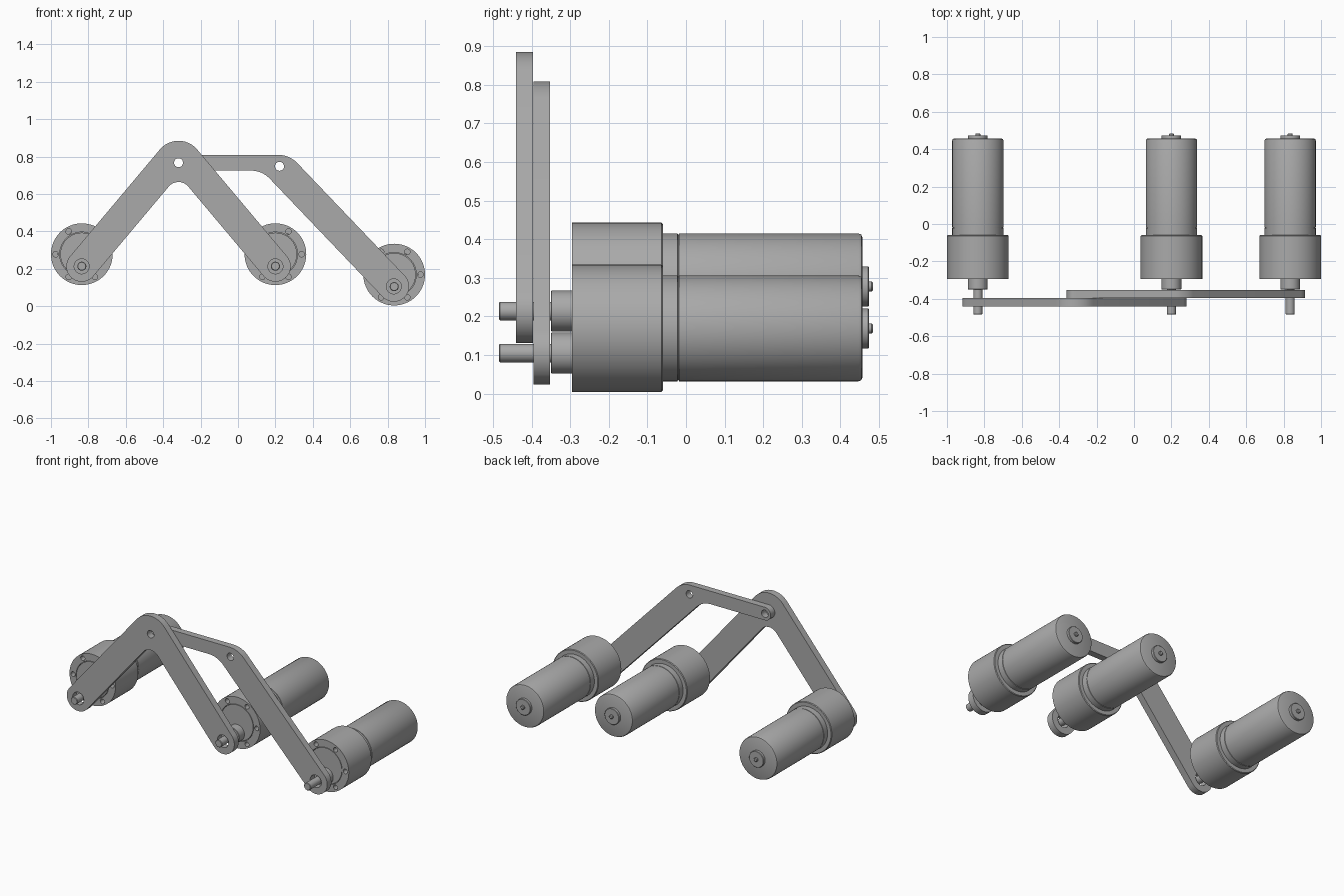
import bpy, bmesh, math
from mathutils import Vector, Matrix
from mathutils.geometry import intersect_line_line

if "Cube" in bpy.data.objects:
    bpy.data.objects.remove(bpy.data.objects["Cube"], do_unlink=True)

grey = bpy.data.materials.new("machined grey")
grey.use_nodes = True
grey.diffuse_color = (0.4, 0.4, 0.4, 1)
grey.node_tree.nodes["Principled BSDF"].inputs["Base Color"].default_value = (0.4, 0.4, 0.4, 1)


def finish(name, bm):
    """Clean up a mesh, give it the material and smooth its round walls."""
    bmesh.ops.remove_doubles(bm, verts=bm.verts, dist=1e-5)
    bmesh.ops.recalc_face_normals(bm, faces=bm.faces)
    mesh = bpy.data.meshes.new(name)
    bm.to_mesh(mesh)
    bm.free()
    mesh.materials.append(grey)
    obj = bpy.data.objects.new(name, mesh)
    bpy.context.collection.objects.link(obj)
    bpy.ops.object.select_all(action='DESELECT')
    obj.select_set(True)
    bpy.context.view_layer.objects.active = obj
    bpy.ops.object.shade_smooth_by_angle(angle=math.radians(30))
    return obj


def lathe(name, profile, centre_z=0):
    """Spin (radius, y) points around the y axis."""
    bm = bmesh.new()
    verts = [bm.verts.new((r, y, 0)) for r, y in profile]
    edges = [bm.edges.new(pair) for pair in zip(verts, verts[1:])]
    bmesh.ops.spin(bm, geom=verts + edges, axis=(0, 1, 0), cent=(0, 0, 0),
                   angle=math.tau, steps=64)
    bmesh.ops.translate(bm, verts=bm.verts, vec=(0, 0, centre_z))
    return finish(name, bm)


def circle(x, z, radius, steps=32):
    return [(x + radius * math.cos(math.tau * i / steps),
             z + radius * math.sin(math.tau * i / steps)) for i in range(steps)]


def plate(name, loops, y_front, y_back):
    """Fill closed x-z loops (inner loops become holes) and give them depth."""
    curve = bpy.data.curves.new(name, 'CURVE')
    curve.dimensions = '2D'
    curve.fill_mode = 'BOTH'
    curve.extrude = (y_back - y_front) / 2
    for loop in loops:
        spline = curve.splines.new('POLY')
        spline.points.add(len(loop) - 1)
        for point, (x, z) in zip(spline.points, loop):
            point.co = (x, z, 0, 1)
        spline.use_cyclic_u = True
    source = bpy.data.objects.new(name + " outline", curve)
    bpy.context.collection.objects.link(source)
    bpy.context.view_layer.update()
    mesh = bpy.data.meshes.new_from_object(
        source.evaluated_get(bpy.context.evaluated_depsgraph_get()))
    bm = bmesh.new()
    bm.from_mesh(mesh)
    bpy.data.objects.remove(source)
    bpy.data.curves.remove(curve)
    bpy.data.meshes.remove(mesh)
    bm.transform(Matrix.Translation((0, (y_front + y_back) / 2, 0))
                 @ Matrix.Rotation(math.pi / 2, 4, 'X'))
    return finish(name, bm)


def rounded(corners, steps=12):
    """Outline through (point, radius) corners, each replaced by an arc."""
    out = []
    for i, (p, radius) in enumerate(corners):
        a = (corners[i - 1][0] - p).normalized()
        b = (corners[(i + 1) % len(corners)][0] - p).normalized()
        half = a.angle(b) / 2
        centre = p + (a + b).normalized() * radius / math.sin(half)
        start = p + a * radius / math.tan(half) - centre
        end = p + b * radius / math.tan(half) - centre
        for k in range(steps + 1):
            v = centre + start.slerp(end, k / steps).normalized() * radius
            if not out or (v - Vector((*out[-1], 0))).length > 1e-4:
                out.append((v.x, v.y))
    if (Vector(out[0]) - Vector(out[-1])).length < 1e-4:
        out.pop()
    return out


def bent_link(name, start, bend, end, w0, w1, r_out, r_in, holes, y_front, y_back):
    """Two-armed flat link with round ends and a filleted elbow."""
    p, b, q = (Vector((*v, 0)) for v in (start, bend, end))
    d0, d1 = (b - p).normalized(), (q - b).normalized()
    n0, n1 = (Vector((-d.y, d.x, 0)) for d in (d0, d1))
    outer, inner = (intersect_line_line(p + s * n0 * w0, b + s * n0 * w0,
                                        b + s * n1 * w1, q + s * n1 * w1)[0]
                    for s in (1, -1))
    e0, e1 = w0 * 0.999, w1 * 0.999
    outline = rounded([
        (p - d0 * w0 - n0 * w0, e0), (p - d0 * w0 + n0 * w0, e0), (outer, r_out),
        (q + d1 * w1 + n1 * w1, e1), (q + d1 * w1 - n1 * w1, e1), (inner, r_in)])
    return plate(name, [outline] + [circle(*h) for h in holes], y_front, y_back)


# Linkage arms
PIN, BORE = 0.024, 0.04
pivot = (-0.318, 0.767)
left_axle, mid_axle, end_axle = (-0.836, 0.213), (0.2, 0.213), (0.833, 0.106)
bent_link("front_link", left_axle, (-0.318, 0.829), mid_axle, 0.082, 0.082, 0.13, 0.068,
          [(*left_axle, BORE), (*mid_axle, BORE), (*pivot, PIN)], -0.44, -0.396)
bent_link("rear_link", pivot, (0.202, 0.767), end_axle, 0.042, 0.082, 0.14, 0.14,
          [(*pivot, PIN), (0.222, 0.748, PIN), (*end_axle, BORE)], -0.395, -0.352)

# Gear motor parts, built around the motor axis
R, BODY, DROP = 0.165, 0.137, -0.064
screw_holes = [circle(0.14 * math.cos(a), 0.14 * math.sin(a), 0.015, 16)
               for a in (math.tau * i / 6 for i in range(6))]
parts = [
    plate("gearbox_shell", [circle(0, 0, R, 64), circle(0, 0, 0.118, 64)] + screw_holes,
          -0.295, -0.064),
    lathe("gearbox_face", [(0, -0.295), (0.115, -0.295), (0.115, -0.28), (0.12, -0.28)]),
    lathe("gearbox_back", [(R, -0.064), (R - 0.004, -0.06), (BODY - 0.01, -0.06)]),
    lathe("motor_can", [(BODY, -0.06), (BODY, -0.022), (BODY - 0.003, -0.021),
                        (BODY - 0.003, -0.019), (BODY, -0.018), (BODY, 0.447),
                        (BODY - 0.003, 0.454), (BODY - 0.01, 0.457), (0, 0.457)]),
    lathe("rear_bearing", [(0.052, 0.45), (0.052, 0.472), (0.05, 0.474), (0.013, 0.474),
                           (0.013, 0.481), (0.009, 0.485), (0, 0.485)]),
    lathe("shaft_boss", [(0.053, -0.29), (0.053, -0.348), (0.051, -0.35), (0, -0.35)], DROP),
    lathe("output_shaft", [(PIN, -0.345), (PIN, -0.482), (PIN - 0.003, -0.485),
                           (0, -0.485)], DROP),
]

# Place the three motors, sharing the same meshes
places = {"left": (0.2, 0.278), "middle": (-0.835, 0.278), "end": (0.835, 0.169)}
places = {"right": places["middle"], "middle": places["left"], "left": places["end"]}
for part in parts:
    base = part.name
    for i, (side, (x, z)) in enumerate(places.items()):
        obj = part if i == 0 else part.copy()
        if i:
            bpy.context.collection.objects.link(obj)
        obj.name = f"{side}_{base}"
        obj.location = (x, 0, z)
